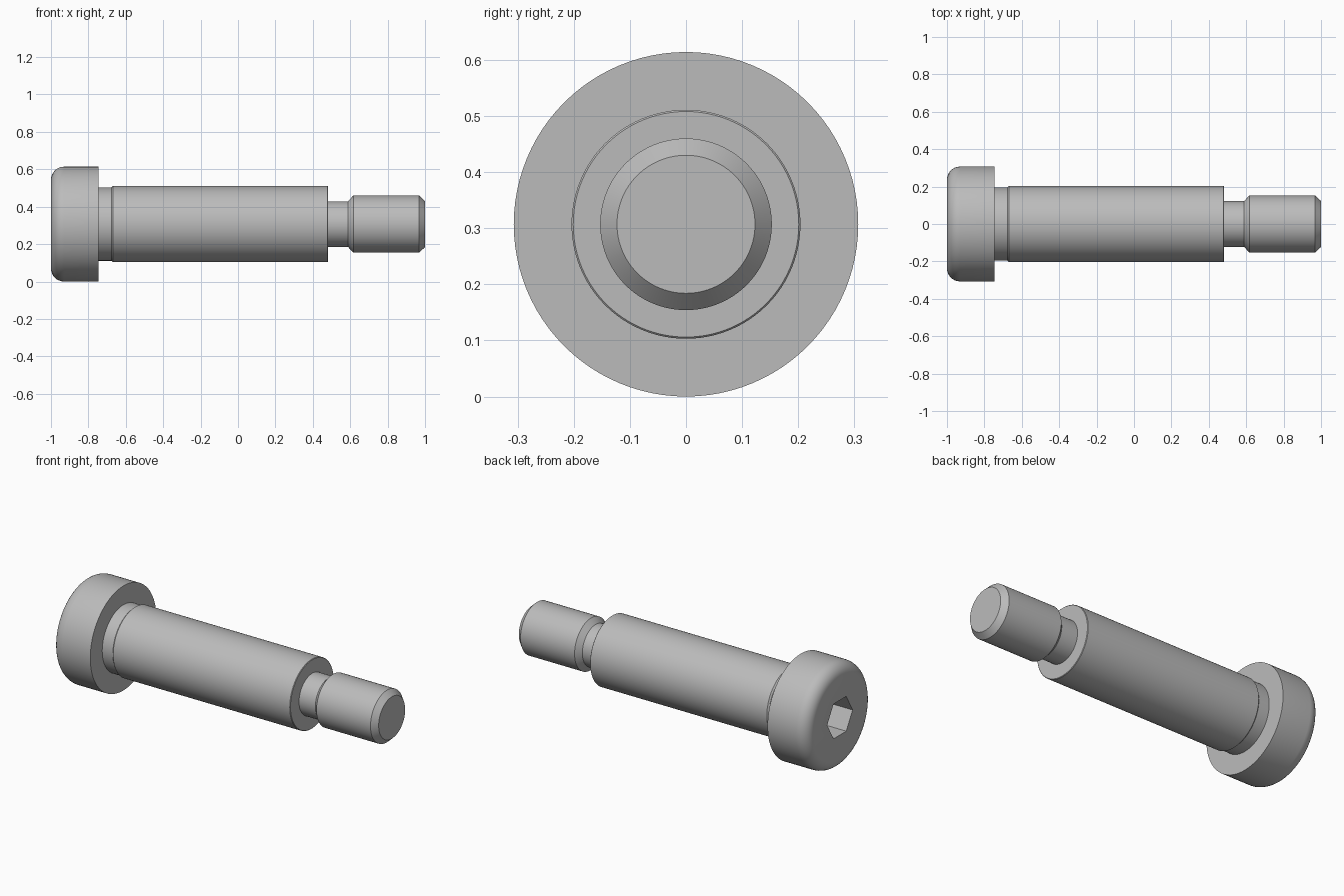
import bpy, bmesh, math
from mathutils import Matrix

cube = bpy.data.objects.get("Cube")
if cube:
    bpy.data.objects.remove(cube, do_unlink=True)

HEAD_R = 0.307
FILLET = 0.07
SEGMENTS = 96

steel = bpy.data.materials.new("grey_steel")
steel.use_nodes = True
colour = (0.5, 0.5, 0.5, 1)
steel.diffuse_color = colour
steel.node_tree.nodes["Principled BSDF"].inputs["Base Color"].default_value = colour


def make_object(name, bm):
    bmesh.ops.recalc_face_normals(bm, faces=bm.faces)
    mesh = bpy.data.meshes.new(name)
    bm.to_mesh(mesh)
    bm.free()
    mesh.materials.append(steel)
    obj = bpy.data.objects.new(name, mesh)
    bpy.context.collection.objects.link(obj)
    return obj


def lathe_x(name, profile):
    """Revolve (x, radius) points about the bolt axis and cap both ends."""
    bm = bmesh.new()
    rings = []
    for x, r in profile:
        angles = [math.tau * i / SEGMENTS for i in range(SEGMENTS)]
        rings.append([bm.verts.new((x, r * math.cos(a), HEAD_R + r * math.sin(a)))
                      for a in angles])
    for a, b in zip(rings, rings[1:]):
        for i in range(SEGMENTS):
            j = (i + 1) % SEGMENTS
            bm.faces.new((a[i], a[j], b[j], b[i]))
    bm.faces.new(rings[0])
    bm.faces.new(rings[-1])
    return make_object(name, bm)


# Rounded outer rim of the head
profile = []
for i in range(9):
    t = math.pi / 2 * i / 8
    profile.append((-1 + FILLET * (1 - math.cos(t)),
                    HEAD_R - FILLET * (1 - math.sin(t))))

profile += [
    (-0.745, HEAD_R), (-0.745, 0.196),                    # head underside
    (-0.676, 0.196), (-0.668, 0.204),                     # neck and lead-in
    (0.479, 0.204), (0.482, 0.201), (0.482, 0.122),       # shoulder
    (0.588, 0.122), (0.617, 0.153),                       # relief groove
    (0.968, 0.153), (1.0, 0.123),                         # chamfered end
]
bolt = lathe_x("shoulder_bolt", profile)

# Hexagonal key socket, corners pointing sideways
bm = bmesh.new()
bmesh.ops.create_cone(bm, cap_ends=True, segments=6, radius1=0.118,
                      radius2=0.118, depth=0.34)
bmesh.ops.rotate(bm, verts=bm.verts, matrix=Matrix.Rotation(math.pi / 2, 3, 'Y'))
if max(v.co.y for v in bm.verts) < 0.11:
    bmesh.ops.rotate(bm, verts=bm.verts, matrix=Matrix.Rotation(math.pi / 6, 3, 'X'))
bmesh.ops.translate(bm, verts=bm.verts, vec=(-1, 0, HEAD_R))
cutter = make_object("socket_cutter", bm)
cutter.hide_render = True

cut = bolt.modifiers.new("hex_socket", 'BOOLEAN')
cut.operation = 'DIFFERENCE'
cut.solver = 'EXACT'
cut.object = cutter
bpy.ops.object.select_all(action='DESELECT')
bpy.context.view_layer.objects.active = bolt
bolt.select_set(True)
bpy.ops.object.modifier_apply(modifier=cut.name)
bpy.data.objects.remove(cutter, do_unlink=True)
bpy.ops.object.shade_smooth_by_angle(angle=math.radians(25))
